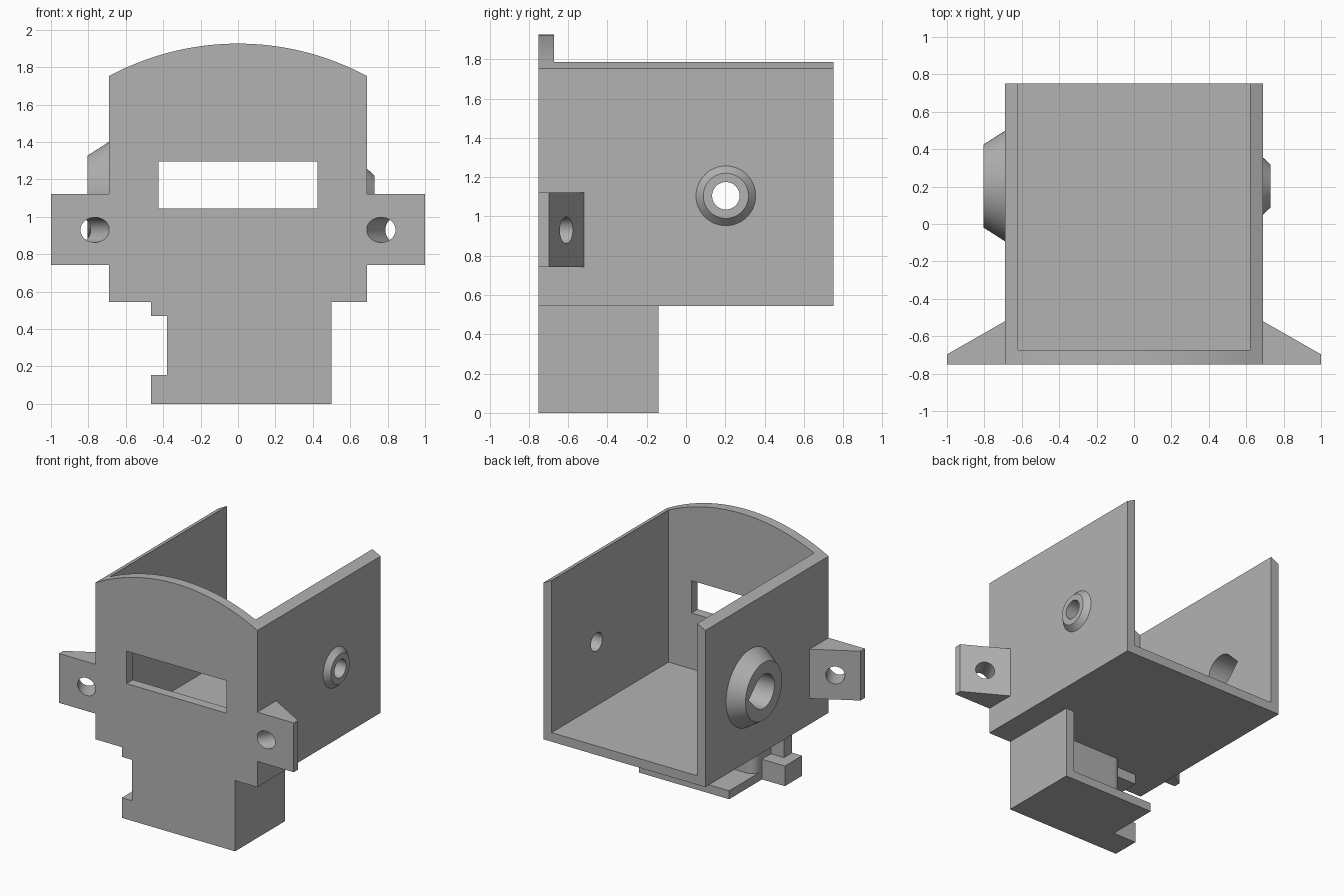
import bpy, bmesh, math
from mathutils import Vector, Matrix

if "Cube" in bpy.data.objects:
    bpy.data.objects.remove(bpy.data.objects["Cube"], do_unlink=True)

grey = bpy.data.materials.new("plain grey")
grey.use_nodes = True
colour = (0.45, 0.45, 0.45, 1)
grey.diffuse_color = colour
grey.node_tree.nodes["Principled BSDF"].inputs["Base Color"].default_value = colour


def finish(name, bm):
    bmesh.ops.recalc_face_normals(bm, faces=bm.faces)
    mesh = bpy.data.meshes.new(name)
    bm.to_mesh(mesh)
    bm.free()
    mesh.materials.append(grey)
    obj = bpy.data.objects.new(name, mesh)
    bpy.context.collection.objects.link(obj)
    return obj


def prism(name, points, axis, lo, hi):
    """Extrude a flat outline along one axis; its two coordinates are the others in order."""
    def place(p, d):
        c = list(p)
        c.insert("xyz".index(axis), d)
        return c
    bm = bmesh.new()
    face = bm.faces.new([bm.verts.new(place(p, lo)) for p in points])
    new = bmesh.ops.extrude_face_region(bm, geom=[face])["geom"]
    step = Vector(place((0, 0), hi - lo))
    bmesh.ops.translate(bm, vec=step, verts=[v for v in new if isinstance(v, bmesh.types.BMVert)])
    return finish(name, bm)


def box(name, x0, x1, y0, y1, z0, z1):
    return prism(name, [(x0, y0), (x1, y0), (x1, y1), (x0, y1)], "z", z0, z1)


def cone(name, start, end, r1, r2):
    """Round solid from one point to another."""
    a, b = Vector(start), Vector(end)
    d = b - a
    turn = d.to_track_quat("Z", "Y").to_matrix().to_4x4()
    bm = bmesh.new()
    bmesh.ops.create_cone(bm, cap_ends=True, segments=64, radius1=r1, radius2=r2,
                          depth=d.length, matrix=Matrix.Translation((a + b) / 2) @ turn)
    return finish(name, bm)


def activate(obj):
    bpy.ops.object.select_all(action="DESELECT")
    obj.select_set(True)
    bpy.context.view_layer.objects.active = obj


def cut(obj, *cutters):
    for c in cutters:
        mod = obj.modifiers.new("cut", "BOOLEAN")
        mod.operation, mod.solver, mod.object = "DIFFERENCE", "EXACT", c
        activate(obj)
        bpy.ops.object.modifier_apply(modifier=mod.name)


def arc(cx, cy, r, a0, a1, n):
    angles = [math.radians(a0 + (a1 - a0) * i / n) for i in range(n + 1)]
    return [(cx + r * math.cos(a), cy + r * math.sin(a)) for a in angles]


# Main dimensions
W, T = 0.69, 0.07            # half width, wall thickness
FRONT, BACK = -0.75, 0.75
BASE, EAVE, CROWN = 0.545, 1.752, 1.926
PIVOT_Y, PIVOT_Z = 0.203, 1.105

# Housing: arched outline, hollowed and open at the back and top
sag = CROWN - EAVE
radius = (W * W + sag * sag) / (2 * sag)
half = math.degrees(math.asin(W / radius))
outline = [(-W, BASE), (W, BASE)] + arc(0, CROWN - radius, radius, 90 - half, 90 + half, 48)
housing = prism("housing", outline, "y", FRONT, BACK)
hollow = box("hollow_cutter", -W + T, W - T, FRONT + 0.077, 1, BASE + T, 3)
slot = box("slot_cutter", -0.425, 0.425, -1, -0.5, 1.045, 1.295)

# Side bosses: small round bore on the left, larger teardrop bore on the right
left_boss = cone("left_boss", (W, PIVOT_Y, PIVOT_Z), (0.73, PIVOT_Y, PIVOT_Z), 0.152, 0.115)
right_boss = cone("right_boss", (-W, PIVOT_Y, PIVOT_Z), (-0.805, PIVOT_Y, PIVOT_Z), 0.295, 0.222)
left_bore = cone("left_bore_cutter", (0.5, PIVOT_Y, PIVOT_Z), (0.9, PIVOT_Y, PIVOT_Z), 0.07, 0.07)
R = 0.13
teardrop = arc(PIVOT_Y, PIVOT_Z, R, 45, 315, 40) + [(PIVOT_Y + R * math.sqrt(2), PIVOT_Z)]
right_bore = prism("right_bore_cutter", teardrop, "x", -1, -0.5)

cut(housing, hollow, slot, left_bore, right_bore)
cut(left_boss, left_bore)
cut(right_boss, right_bore)
parts = [housing, left_boss, right_boss]
cutters = [hollow, slot, left_bore, right_bore]

# Mounting ears with holes square to their sloping backs
for side, s in (("left", 1), ("right", -1)):
    ear = prism(side + "_ear", [(s * W, FRONT), (s, FRONT), (s, -0.697), (s * W, -0.52)],
                "z", 0.743, 1.123)
    hole = cone(side + "_ear_cutter", (s * 0.615, -1.01, 0.93), (s * 0.99, -0.36, 0.93), 0.067, 0.067)
    cut(ear, hole)
    parts.append(ear)
    cutters.append(hole)

# Lower bracket: front plate, side wall, bottom plate, rounded core and two tabs
parts += [
    box("bracket_front", -0.38, 0.5, FRONT, -0.65, 0, BASE),
    box("bracket_side", 0.43, 0.5, -0.65, -0.14, 0, BASE),
    box("bracket_bottom", -0.27, 0.43, -0.65, -0.14, 0, 0.065),
    box("lower_tab", -0.465, -0.27, FRONT, -0.54, 0, 0.155),
    box("upper_tab", -0.465, -0.27, FRONT, -0.54, 0.47, BASE),
]
core = [(-0.27, -0.65), (0.43, -0.65), (0.43, -0.45)] + arc(-0.2, -0.52, 0.07, 90, 180, 10)
parts.append(prism("bracket_core", core, "z", 0.065, BASE))

for c in cutters:
    bpy.data.objects.remove(c, do_unlink=True)
for p in parts:
    activate(p)
    bpy.ops.object.shade_smooth_by_angle(angle=math.radians(25))
